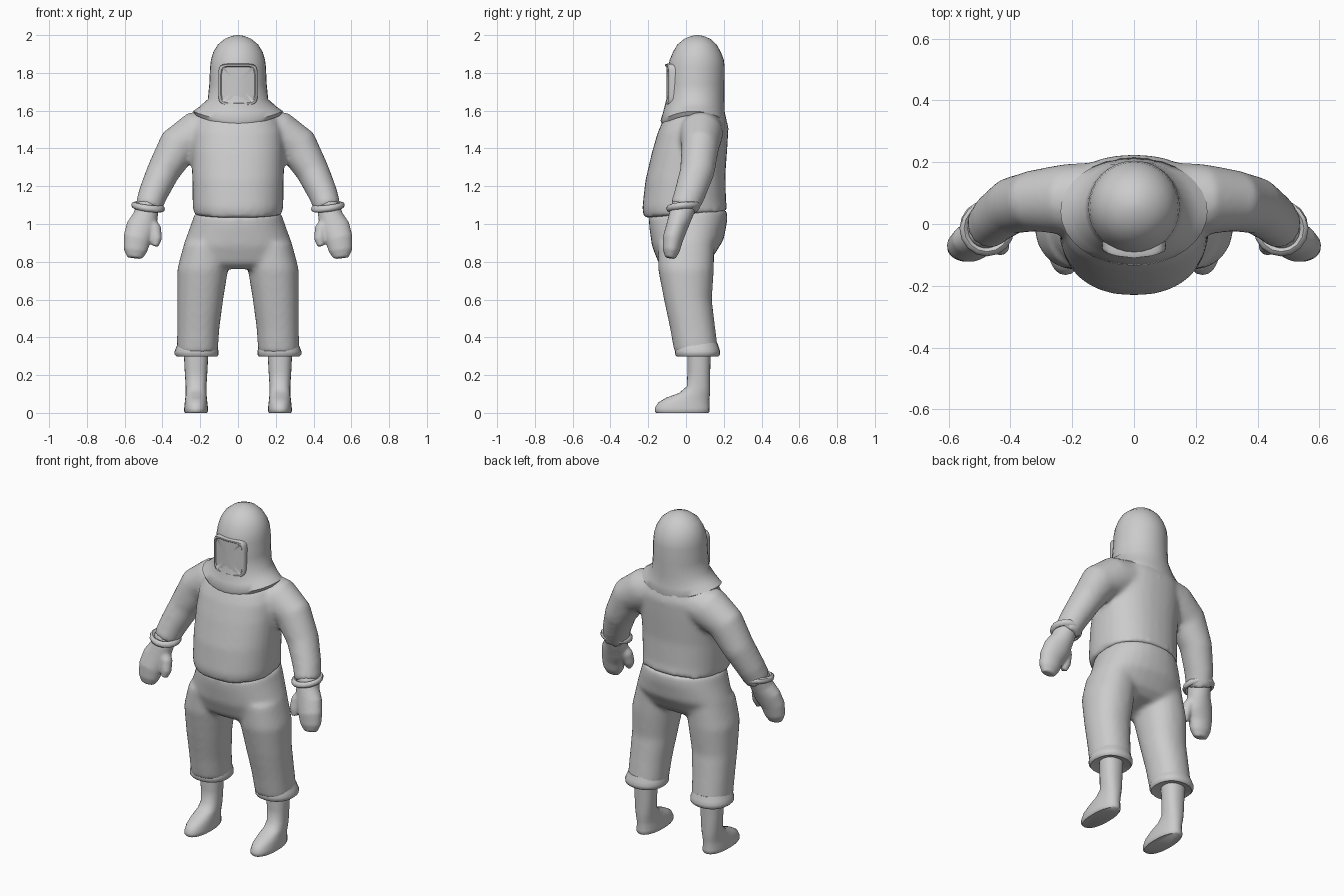
import bpy, bmesh, math
from mathutils import Vector

Y = Vector((0, 1, 0))


def loft(bm, rings, n=24, p=2.0, follow=False, sx=1, slope=0, sag=0, caps=(True, True)):
    """Skin rings of (x, y, z, rx, ry). follow turns them along the path;
    slope lifts the back edge, sag drops front and back edges (fading upward)."""
    cs = [Vector(r[:3]) for r in rings]
    loops = []
    for i, (x, y, z, rx, ry) in enumerate(rings):
        u, v = Vector((1, 0, 0)), Y.copy()
        if follow:
            t = (cs[min(i + 1, len(cs) - 1)] - cs[max(i - 1, 0)]).normalized()
            u = Y.cross(t).normalized()
            v = t.cross(u)
        fade = max(0, 1 - 0.5 * max(i - 1, 0))
        loop = []
        for k in range(n):
            a = 2 * math.pi * k / n
            c, s = math.cos(a), math.sin(a)
            c = math.copysign(abs(c) ** (2 / p), c)
            s = math.copysign(abs(s) ** (2 / p), s)
            co = cs[i] + u * rx * c + v * ry * s
            co.z += slope * s - sag * fade * s * s
            co.x *= sx
            loop.append(bm.verts.new(co))
        loops.append(loop)
    for a, b in zip(loops, loops[1:]):
        for k in range(n):
            bm.faces.new((a[k], a[(k + 1) % n], b[(k + 1) % n], b[k]))
    if caps[0]:
        bm.faces.new(loops[0][::-1])
    if caps[1]:
        bm.faces.new(loops[-1])


def finish(name, bm, voxel=0, smooth=6, mirror=False):
    bmesh.ops.recalc_face_normals(bm, faces=bm.faces[:])
    me = bpy.data.meshes.new(name)
    bm.to_mesh(me)
    bm.free()
    ob = bpy.data.objects.new(name, me)
    bpy.context.collection.objects.link(ob)
    if voxel:
        m = ob.modifiers.new("Blend", 'REMESH')
        m.mode, m.voxel_size, m.use_smooth_shade = 'VOXEL', voxel, True
        m = ob.modifiers.new("Soften", 'SMOOTH')
        m.factor, m.iterations = 0.5, smooth
    if mirror:
        m = ob.modifiers.new("Mirror", 'MIRROR')
        m.use_mirror_merge = False
    bpy.ops.object.select_all(action='DESELECT')
    ob.select_set(True)
    bpy.context.view_layer.objects.active = ob
    bpy.ops.object.shade_smooth_by_angle(angle=math.radians(50))
    return ob


# jacket: torso and both sleeves blended into one surface
bm = bmesh.new()
loft(bm, [(0, 0, 1.05, .235, .222), (0, -.01, 1.1, .24, .222), (0, -.003, 1.25, .243, .212),
          (0, .02, 1.4, .245, .2), (0, .037, 1.5, .24, .188), (0, .04, 1.56, .21, .165),
          (0, .05, 1.61, .16, .14)], 32, 2.3, slope=.018)
for s in (1, -1):
    loft(bm, [(.10, .08, 1.5, .11, .12), (.22, .08, 1.475, .122, .115), (.32, .075, 1.41, .108, .1),
              (.395, .06, 1.28, .088, .092), (.45, .02, 1.16, .078, .083),
              (.478, -.012, 1.08, .07, .075)], follow=True, sx=s)
finish("jacket", bm, .014, 8)

# trousers: hips and both legs blended
bm = bmesh.new()
loft(bm, [(0, .01, 1.06, .228, .208), (0, .012, 1.0, .248, .207), (0, .01, .9, .285, .19),
          (0, 0, .81, .29, .145), (0, 0, .775, .2, .1)], 32, 2.2, slope=.018)
for s in (1, -1):
    loft(bm, [(.165, 0, .9, .12, .15), (.187, 0, .76, .135, .148), (.2, .01, .6, .122, .127),
              (.21, .035, .45, .112, .12), (.215, .055, .32, .108, .117)], p=2.2, sx=s)
finish("trousers", bm, .014, 8)

# rolled trouser hems
bm = bmesh.new()
loft(bm, [(.217, .058, .37, .1, .108), (.218, .06, .343, .111, .115), (.219, .061, .325, .117, .12),
          (.219, .061, .308, .116, .118), (.218, .06, .299, .108, .11), (.218, .06, .31, .07, .07)], p=2.2)
finish("trouser_hems", bm, mirror=True)

# boots
bm = bmesh.new()
loft(bm, [(.222, .07, .34, .066, .062), (.222, .068, .22, .06, .06), (.222, .066, .14, .055, .062),
          (.222, .045, .105, .055, .082), (.222, .01, .08, .057, .115), (.222, -.012, .055, .06, .135),
          (.222, -.02, .025, .063, .145), (.222, -.02, .008, .063, .145), (.222, -.02, 0, .058, .138)], p=2.3)
finish("boots", bm, mirror=True)

# mittens: palm and thumb blended
bm = bmesh.new()
loft(bm, [(.477, -.01, 1.1, .06, .066), (.49, -.03, 1.04, .066, .062), (.513, -.05, .98, .08, .057),
          (.535, -.07, .92, .073, .054), (.543, -.078, .86, .063, .045),
          (.547, -.083, .82, .04, .028)], follow=True)
loft(bm, [(.48, -.04, 1.02, .04, .04), (.438, -.06, .97, .034, .034), (.432, -.073, .92, .03, .03),
          (.438, -.08, .883, .018, .018)], 16, follow=True)
finish("mittens", bm, .008, 4, mirror=True)

# wrist cuffs
bpy.ops.mesh.primitive_torus_add(major_segments=16, minor_segments=8, major_radius=.074,
                                 minor_radius=.015, location=(0, 0, 0))
tmp = bpy.context.object
bm = bmesh.new()
bm.from_mesh(tmp.data)
bpy.data.objects.remove(tmp)
for v in bm.verts:
    x, y, z = v.co
    v.co = (.476 + x, -.014 + y * 1.02, 1.09 + z * 1.2 + x * .12 + y * .1)
finish("wrist_cuffs", bm, mirror=True)

# hood with draped collar
bm = bmesh.new()
loft(bm, [(0, .04, 1.575, .225, .165), (0, .04, 1.597, .238, .175), (0, .042, 1.618, .208, .163),
          (0, .05, 1.66, .16, .154), (0, .052, 1.74, .152, .152), (0, .055, 1.83, .148, .15),
          (0, .057, 1.87, .143, .143), (0, .058, 1.91, .131, .127), (0, .058, 1.95, .107, .104),
          (0, .06, 1.98, .07, .069), (0, .06, 1.995, .034, .034), (0, .06, 2.0, .008, .008)],
     32, sag=.05, caps=(False, True))
finish("hood", bm)

# face window: raised rounded frame with a recessed pane, bowed around the hood
bm = bmesh.new()
loft(bm, [(0, 0, -.05, .1, .108), (0, 0, .0, .104, .111), (0, 0, .01, .1, .107),
          (0, 0, .01, .092, .099), (0, 0, .003, .087, .094), (0, 0, .003, .045, .05),
          (0, 0, .003, .01, .01)], 40, 6, caps=(False, True))
for v in bm.verts:
    x, y, z = v.co
    v.co = (x, -.1 - z + 2.2 * x * x, 1.738 + y)
finish("face_window", bm)
